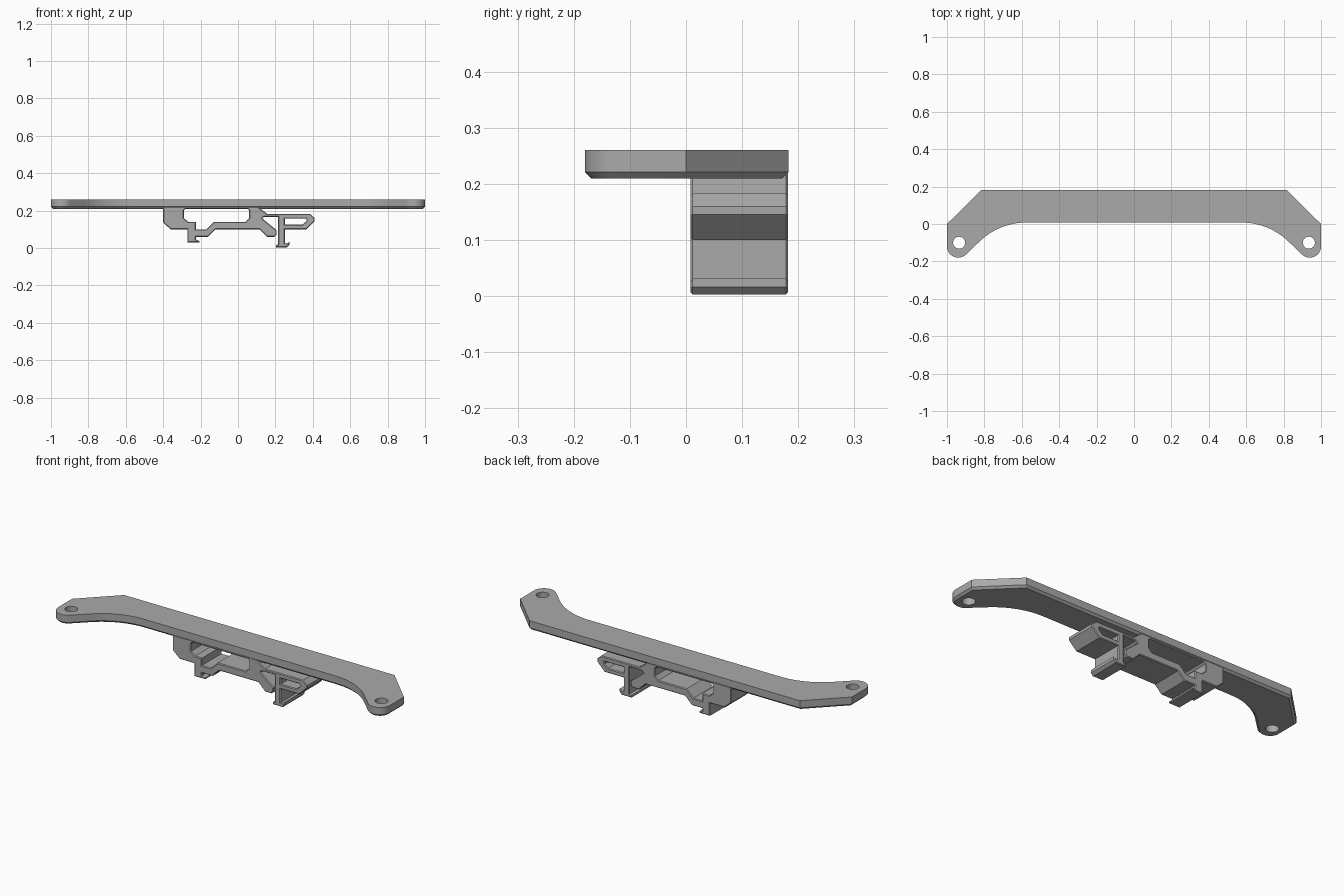
import bpy, bmesh
from math import sin, cos, radians, pi

if "Cube" in bpy.data.objects:
    bpy.data.objects.remove(bpy.data.objects["Cube"])

grey = bpy.data.materials.new("light grey")
grey.use_nodes = True
colour = (0.40, 0.40, 0.40, 1)
grey.diffuse_color = colour
grey.node_tree.nodes["Principled BSDF"].inputs["Base Color"].default_value = colour


def activate(ob):
    bpy.ops.object.select_all(action='DESELECT')
    ob.select_set(True)
    bpy.context.view_layer.objects.active = ob


def arc(cx, cy, r, start, end, n):
    angles = [radians(start + (end - start) * i / n) for i in range(n + 1)]
    return [(cx + r * cos(a), cy + r * sin(a)) for a in angles]


# Mounting plate: mirrored outline with rounded ears and sweeping inner curves
TOP, BOTTOM, CHAMFER = 0.26, 0.21, 0.011
half = [(-0.815, 0.183), (-1, 0)]
half += arc(-0.94, -0.12, 0.06, 180, 315, 14)
half += arc(-0.575, -0.352, 0.36, 135, 90, 16)
outline = half + [(-x, y) for x, y in reversed(half)]

bm = bmesh.new()
face = bm.faces.new([bm.verts.new((x, y, TOP)) for x, y in outline])
low = bmesh.ops.extrude_face_region(bm, geom=[face])["geom"]
bmesh.ops.translate(bm, vec=(0, 0, BOTTOM + CHAMFER - TOP),
                    verts=[v for v in low if isinstance(v, bmesh.types.BMVert)])
bmesh.ops.recalc_face_normals(bm, faces=bm.faces)
under = min(bm.faces, key=lambda f: f.calc_center_median().z)
bmesh.ops.inset_individual(bm, faces=[under], thickness=CHAMFER, use_even_offset=True)
bmesh.ops.translate(bm, vec=(0, 0, -CHAMFER), verts=under.verts)
mesh = bpy.data.meshes.new("mounting_plate")
bm.to_mesh(mesh)
bm.free()
plate = bpy.data.objects.new("mounting_plate", mesh)
bpy.context.collection.objects.link(plate)
mesh.materials.append(grey)

# Screw holes through both ears
for side in (-1, 1):
    bpy.ops.mesh.primitive_cylinder_add(vertices=40, radius=0.032, depth=0.3,
                                        location=(side * 0.935, -0.1, 0.235))
    cutter = bpy.context.object
    cutter.hide_render = True
    cutter.data.materials.append(grey)
    activate(plate)
    mod = plate.modifiers.new("screw_hole", 'BOOLEAN')
    mod.operation, mod.solver, mod.object = 'DIFFERENCE', 'EXACT', cutter
    bpy.ops.object.modifier_apply(modifier=mod.name)
    bpy.data.objects.remove(cutter)
activate(plate)
bpy.ops.object.shade_smooth_by_angle(angle=radians(25))

# Rail clip: x-z profile with fixed hook, sprung latch, window and finger slot
profile = [
    (-.40, .222), (-.40, .136), (-.36, .10), (-.27, .10),
    # fixed hook
    (-.27, .03), (-.205, .03), (-.205, .038), (-.225, .045), (-.225, .06),
    # lower rail and its nose
    (-.16, .06), (-.12, .10), (.115, .10), (.155, .06), (.195, .06),
    (.207, .072), (.207, .095), (.13, .158), (.14, .167),
    # latch stem and barb
    (.215, .167), (.215, .02), (.203, .015), (.203, .003), (.262, .003),
    (.275, .016), (.275, .032), (.262, .025), (.25, .025),
    # finger tab
    (.25, .10), (.365, .10), (.41, .145), (.41, .16), (.385, .183),
    (.155, .183), (.105, .222)]
window = [
    (-.29, .2), (-.29, .16), (-.265, .14), (-.225, .14), (-.225, .10),
    (-.17, .10), (-.13, .14), (.04, .14), (.06, .16), (.06, .2),
    (.05, .21), (-.28, .21)]
slot = [(.25, .157), (.25, .125), (.345, .125), (.365, .143), (.365, .157)]

FRONT, BACK, EDGE = 0.008, 0.182, 0.004
curve = bpy.data.curves.new("rail_clip", 'CURVE')
curve.dimensions, curve.fill_mode = '2D', 'BOTH'
curve.extrude = (BACK - FRONT) / 2 - EDGE
curve.bevel_depth, curve.bevel_resolution, curve.offset = EDGE, 0, -EDGE
for loop in (profile, window, slot):
    spline = curve.splines.new('POLY')
    spline.points.add(len(loop) - 1)
    spline.use_cyclic_u = True
    for point, (x, z) in zip(spline.points, loop):
        point.co = (x, z, 0, 1)
clip = bpy.data.objects.new("rail_clip", curve)
bpy.context.collection.objects.link(clip)
curve.materials.append(grey)
clip.rotation_euler.x = pi / 2
clip.location.y = (FRONT + BACK) / 2
activate(clip)
bpy.ops.object.convert(target='MESH')
bpy.ops.object.shade_flat()
